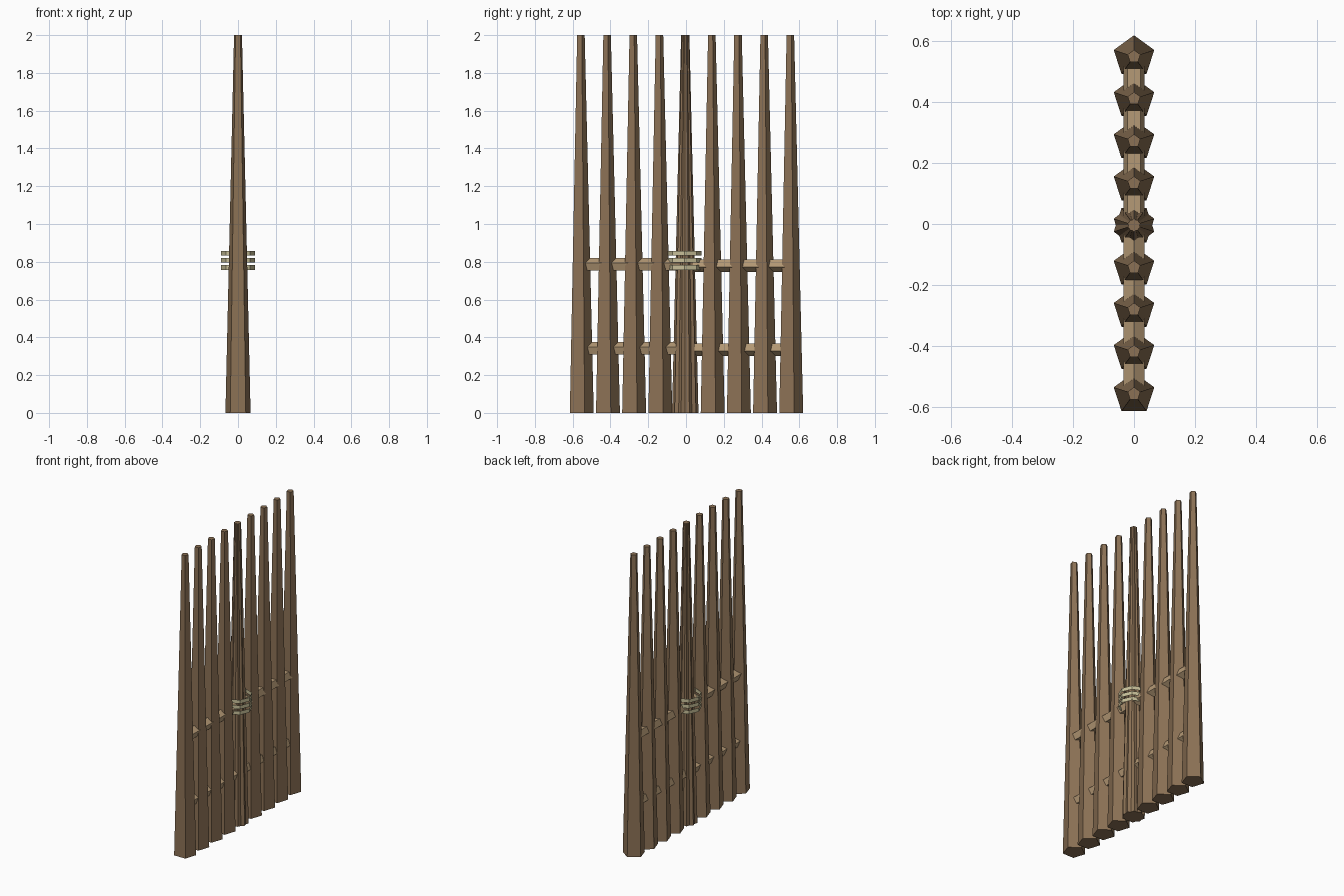
import bpy
import math
from mathutils import Matrix

cube = bpy.data.objects.get("Cube")
if cube:
    bpy.data.objects.remove(cube, do_unlink=True)


def make_material(name, rgb):
    mat = bpy.data.materials.new(name)
    mat.use_nodes = True
    color = (*rgb, 1.0)
    mat.diffuse_color = color
    mat.node_tree.nodes["Principled BSDF"].inputs["Base Color"].default_value = color
    return mat


brown = make_material("brown wood", (0.26, 0.165, 0.09))
tan = make_material("pale wood", (0.46, 0.32, 0.18))
straw = make_material("straw rope", (0.58, 0.53, 0.32))


def prism(name, mat, sides, r_low, r_high, length, matrix, capped=True):
    """Flat-shaded tapered prism along local z, with a corner towards local +y."""
    verts, faces = [], []
    for r, z in ((r_low, 0), (r_high, length)):
        for i in range(sides):
            a = math.pi / 2 + math.tau * i / sides
            verts.append((r * math.cos(a), r * math.sin(a), z))
    for i in range(sides):
        j = (i + 1) % sides
        faces.append((i, j, sides + j, sides + i))
    if capped:
        faces.append(tuple(reversed(range(sides))))
        faces.append(tuple(range(sides, 2 * sides)))
    mesh = bpy.data.meshes.new(name)
    mesh.from_pydata(verts, [], faces)
    mesh.materials.append(mat)
    obj = bpy.data.objects.new(name, mesh)
    bpy.context.collection.objects.link(obj)
    obj.matrix_world = matrix
    return obj


SPACING, MID_Y = 0.1386, -0.004
HALF = 4 * SPACING

# Row of tapered five-sided posts
for k in range(-4, 5):
    place = Matrix.Translation((0, MID_Y + k * SPACING, 0))
    prism(f"post_{k + 5}", brown, 5, 0.07, 0.022, 2.0, place)

# Centre post doubled with a half-turned twin
twin = Matrix.Translation((0, MID_Y, 0)) @ Matrix.Rotation(math.pi, 4, "Z")
prism("centre_post_twin", brown, 5, 0.07, 0.022, 2.0, twin)

# Crossbars running outwards from the centre post
for level, z in (("lower", 0.338), ("upper", 0.783)):
    for side, angle in (("front", math.pi / 2), ("back", -math.pi / 2)):
        place = Matrix.Translation((0, MID_Y, z)) @ Matrix.Rotation(angle, 4, "X")
        prism(f"{level}_{side}_crossbar", tan, 5, 0.037, 0.037, HALF, place)

# Open rope bands around the centre post
for i, z in enumerate((0.757, 0.795, 0.832)):
    place = Matrix.Translation((0, MID_Y - 0.003, z))
    prism(f"rope_band_{i + 1}", straw, 8, 0.09, 0.09, 0.025, place, capped=False)
